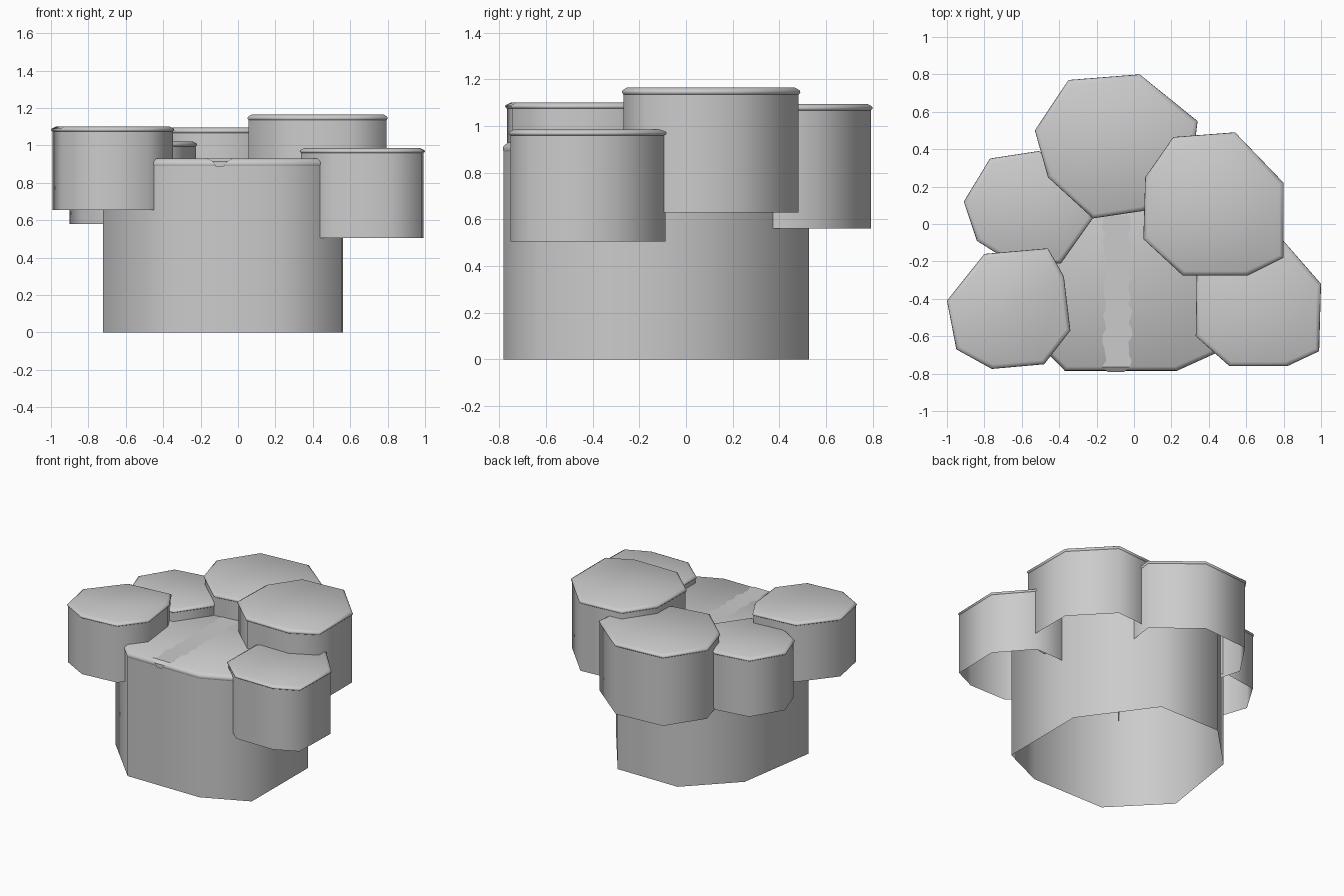
import bpy
import random
from mathutils import Vector

if "Cube" in bpy.data.objects:
    bpy.data.objects.remove(bpy.data.objects["Cube"])

random.seed(4)


def make_object(name, verts, faces, smooth=True):
    mesh = bpy.data.meshes.new(name)
    mesh.from_pydata(verts, [], faces)
    mesh.update()
    for p in mesh.polygons:
        p.use_smooth = smooth
    obj = bpy.data.objects.new(name, mesh)
    bpy.context.collection.objects.link(obj)
    return obj


def pillar(name, outline, z0, z1, lip, overhang):
    """Open-bottomed irregular column with a rounded cap; outline is the cap's edge."""
    n = len(outline)
    c = sum((Vector(p) for p in outline), Vector((0, 0))) / n

    def ring(offset, z):
        pts = []
        for p in outline:
            d = Vector(p) - c
            q = c + d * (1 + offset / d.length)
            pts.append((q.x, q.y, z))
        return pts

    def loft(rings, part, cap):
        verts = [v for r in rings for v in r]
        faces = []
        for k in range(len(rings) - 1):
            for i in range(n):
                j = (i + 1) % n
                faces.append((k * n + i, k * n + j, k * n + n + j, k * n + n + i))
        if cap:
            faces.append(tuple(range(len(verts) - n, len(verts))))
        make_object(part, verts, faces)

    # side wall, then the cap that closes it
    loft([ring(-overhang, z0), ring(-overhang, z1 - lip)], name + "_wall", False)
    loft([ring(-overhang, z1 - lip), ring(0, z1 - lip * 0.75),
          ring(-0.003, z1 - lip * 0.4), ring(-0.025, z1)], name + "_cap", True)


# central column (outlines run counter-clockwise)
pillar("main_column",
       [(-0.37, -0.785), (0.23, -0.785), (0.56, -0.635), (0.565, 0.03),
        (0.20, 0.53), (-0.30, 0.53), (-0.63, 0.20), (-0.725, -0.42)],
       0.0, 0.93, 0.04, 0.004)

# five raised columns around it
pillar("front_left_column",
       [(-0.76, -0.775), (-0.48, -0.75), (-0.34, -0.57), (-0.375, -0.28),
        (-0.46, -0.13), (-0.80, -0.16), (-1.0, -0.41), (-0.95, -0.67)],
       0.655, 1.10, 0.025, 0.008)
pillar("back_left_column",
       [(-0.65, -0.21), (-0.39, -0.21), (-0.22, 0.03), (-0.28, 0.25),
        (-0.51, 0.39), (-0.77, 0.35), (-0.91, 0.12), (-0.84, -0.09)],
       0.58, 1.02, 0.025, 0.008)
pillar("back_column",
       [(-0.22, 0.03), (0.05, 0.07), (0.30, 0.22), (0.34, 0.55),
        (0.03, 0.80), (-0.35, 0.77), (-0.53, 0.50), (-0.46, 0.25)],
       0.56, 1.095, 0.028, 0.008)
pillar("right_column",
       [(0.26, -0.275), (0.61, -0.275), (0.80, -0.18), (0.80, 0.22),
        (0.54, 0.49), (0.21, 0.465), (0.06, 0.25), (0.05, -0.08)],
       0.63, 1.165, 0.03, 0.008)
pillar("front_right_column",
       [(0.51, -0.76), (0.82, -0.76), (0.99, -0.68), (1.0, -0.32),
        (0.79, -0.08), (0.48, -0.09), (0.335, -0.27), (0.33, -0.60)],
       0.505, 0.985, 0.025, 0.008)

# ragged strip lying on the main top, folded over the front edge
path = [(-0.792, 0.885), (-0.792, 0.915), (-0.765, 0.934)]
path += [(-0.765 + 0.81 * i / 24, 0.934) for i in range(1, 25)]
verts, faces = [], []
for i, (y, z) in enumerate(path):
    half = 0.02 + 0.025 * i if i < 2 else 0.07
    verts.append((-0.09 - half + random.uniform(-0.014, 0.014), y, z))
    verts.append((-0.09 + half + random.uniform(-0.014, 0.014), y, z))
    if i:
        faces.append((2 * i - 2, 2 * i - 1, 2 * i + 1, 2 * i))
make_object("top_strip", verts, faces, smooth=False)
